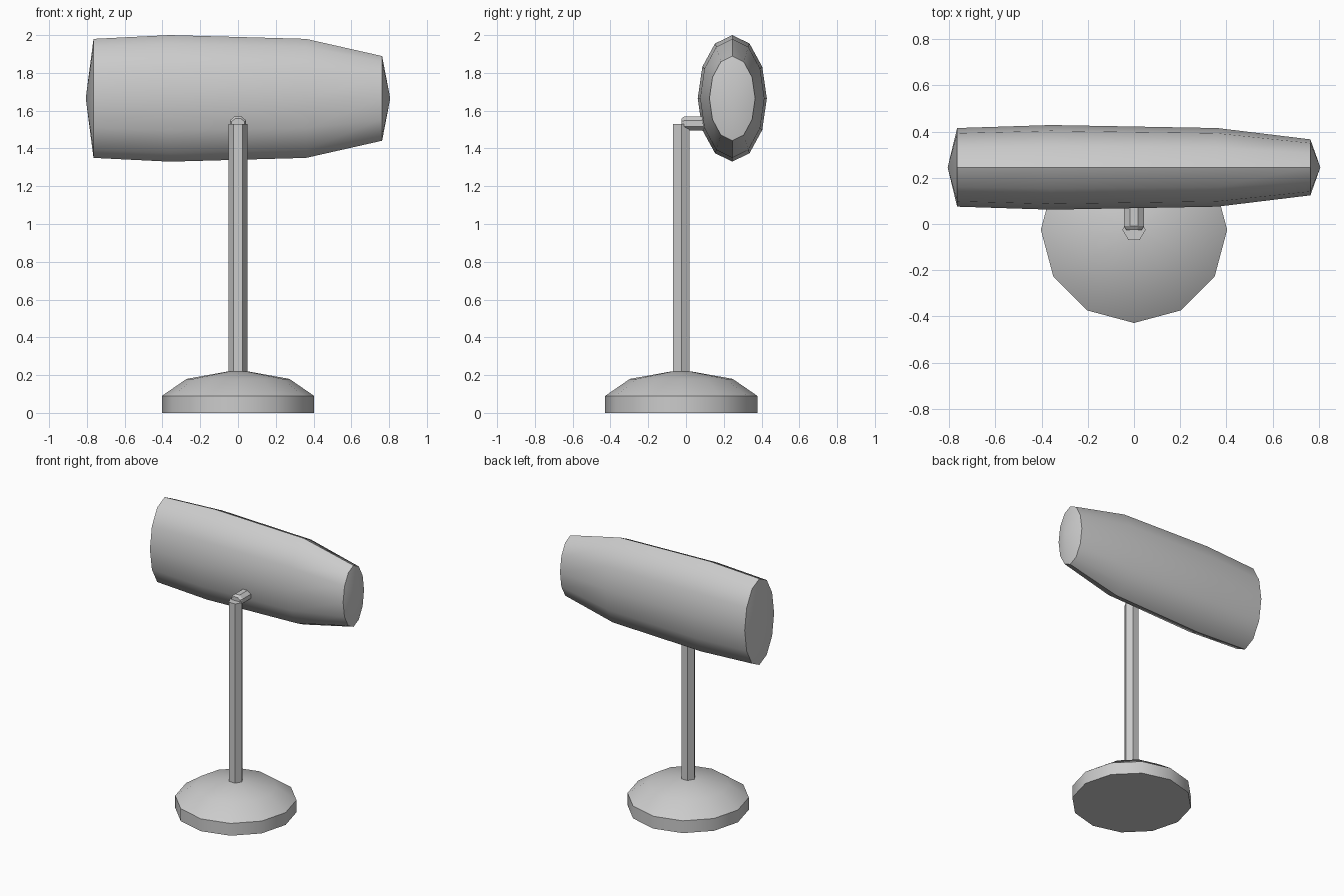
import bpy, bmesh
from math import cos, sin, tau, radians
from mathutils import Vector

if "Cube" in bpy.data.objects:
    bpy.data.objects.remove(bpy.data.objects["Cube"])


def loft(name, origin, axis, u, v, sides, stations, start=0.0, smooth=40):
    """Skin elliptical rings (t, ru, rv) along an axis; zero radius makes a point."""
    o, a, u, v = map(Vector, (origin, axis, u, v))
    bm = bmesh.new()
    rings = []
    for t, ru, rv in stations:
        c = o + a * t
        if ru == 0:
            rings.append([bm.verts.new(c)] * sides)
        else:
            rings.append([bm.verts.new(c + u * ru * cos(start + tau * i / sides)
                                       + v * rv * sin(start + tau * i / sides))
                          for i in range(sides)])
    for r0, r1 in zip(rings, rings[1:]):
        for i in range(sides):
            j = (i + 1) % sides
            bm.faces.new(list(dict.fromkeys((r0[i], r0[j], r1[j], r1[i]))))
    for r in (rings[0], rings[-1]):
        if r[0] is not r[1]:
            bm.faces.new(r)
    bmesh.ops.recalc_face_normals(bm, faces=bm.faces)
    me = bpy.data.meshes.new(name)
    bm.to_mesh(me)
    bm.free()
    ob = bpy.data.objects.new(name, me)
    bpy.context.collection.objects.link(ob)
    bpy.ops.object.select_all(action='DESELECT')
    ob.select_set(True)
    bpy.context.view_layer.objects.active = ob
    if smooth:
        bpy.ops.object.shade_smooth_by_angle(angle=radians(smooth))
    return ob


X, Y, Z = (1, 0, 0), (0, 1, 0), (0, 0, 1)
CY = -0.025  # stand centre

# Domed twelve-sided foot
loft("base", (0, CY, 0), Z, X, Y, 12,
     [(0, 0.403, 0.403), (0.09, 0.403, 0.403), (0.18, 0.272, 0.272), (0.22, 0.05, 0.05)])

# Hexagonal post
loft("post", (0, CY, 0), Z, X, Y, 6,
     [(0.20, 0.05, 0.05), (1.53, 0.05, 0.05)], smooth=0)

# Short chamfered arm from post to head
loft("arm", (0, 0, 1.532), Y, X, Z, 8,
     [(-0.025, 0.037, 0.028), (-0.008, 0.047, 0.041), (0.20, 0.047, 0.041)],
     start=tau / 16, smooth=0)

# Flattened, tapering barrel head with shallow pointed ends
loft("head", (0, 0.245, 1.665), X, Z, Y, 12,
     [(-0.806, 0, 0), (-0.765, 0.315, 0.17), (-0.36, 0.335, 0.183),
      (0.36, 0.315, 0.17), (0.763, 0.224, 0.121), (0.806, 0, 0)])
